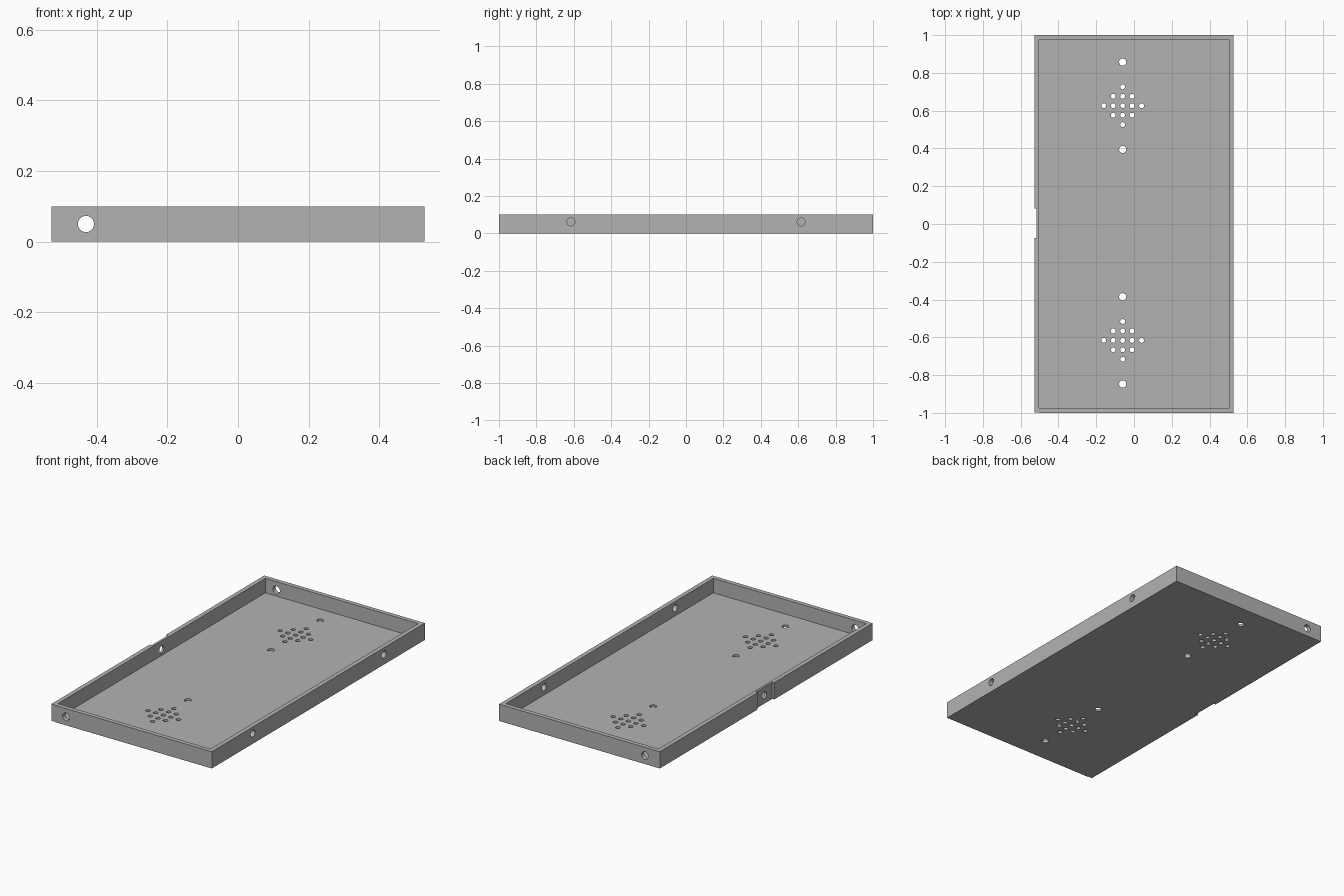
import bpy
import bmesh
import math
from mathutils import Matrix, Vector

cube = bpy.data.objects.get("Cube")
if cube:
    bpy.data.objects.remove(cube, do_unlink=True)

# Overall sizes
HX, HY, HEIGHT = 0.528, 1.0, 0.1
WALL, FLOOR = 0.026, 0.014
HOLE_X = -0.06

grey = bpy.data.materials.new("plain grey")
grey.use_nodes = True
grey.diffuse_color = (0.45, 0.45, 0.45, 1)
grey.node_tree.nodes["Principled BSDF"].inputs["Base Color"].default_value = grey.diffuse_color


def add_box(bm, low, high):
    low, high = Vector(low), Vector(high)
    matrix = Matrix.Translation((low + high) / 2) @ Matrix.Diagonal((*(high - low), 1))
    bmesh.ops.create_cube(bm, size=1, matrix=matrix)


def add_pin(bm, centre, radius, axis, length=0.08, sides=32):
    turn = {"x": Matrix.Rotation(math.pi / 2, 4, "Y"),
            "y": Matrix.Rotation(math.pi / 2, 4, "X"),
            "z": Matrix.Identity(4)}[axis]
    bmesh.ops.create_cone(bm, cap_ends=True, segments=sides, radius1=radius, radius2=radius,
                          depth=length, matrix=Matrix.Translation(centre) @ turn)


def to_object(bm, name):
    mesh = bpy.data.meshes.new(name)
    bm.to_mesh(mesh)
    bm.free()
    obj = bpy.data.objects.new(name, mesh)
    bpy.context.collection.objects.link(obj)
    mesh.materials.append(grey)
    return obj


def cut(target, bm):
    cutter = to_object(bm, "cutter")
    cutter.hide_render = True
    mod = target.modifiers.new("cut", "BOOLEAN")
    mod.operation, mod.solver, mod.object = "DIFFERENCE", "EXACT", cutter
    bpy.context.view_layer.objects.active = target
    bpy.ops.object.modifier_apply(modifier=mod.name)
    bpy.data.objects.remove(cutter, do_unlink=True)


# Solid block for the tray
bm = bmesh.new()
add_box(bm, (-HX, -HY, 0), (HX, HY, HEIGHT))
tray = to_object(bm, "tray")

# Inner pocket, side notch and the slight step at the front corner
bm = bmesh.new()
add_box(bm, (-HX + WALL, -HY + WALL, FLOOR), (HX - WALL, HY - WALL, 0.2))
add_box(bm, (-0.6, -0.073, -0.1), (-0.515, 0.081, 0.2))
add_box(bm, (-0.6, -1.1, -0.1), (-HX + WALL, -0.997, 0.2))
cut(tray, bm)

# Round holes through the walls and floor
bm = bmesh.new()
add_pin(bm, (-HX + WALL / 2, 0, 0.05), 0.021, "x")
for side in (-1, 1):
    add_pin(bm, (-0.43, side * (HY - WALL / 2), 0.05), 0.023, "y")
    add_pin(bm, (HX - WALL / 2, side * 0.615, 0.061), 0.021, "x")

# Each floor group: a diamond of small vents between two screw holes
for middle in (-0.616, 0.626):
    for end in (-1, 1):
        add_pin(bm, (HOLE_X, middle + end * 0.231, 0), 0.019, "z")
    for i in range(-2, 3):
        for j in range(-2, 3):
            if abs(i) + abs(j) <= 2 or abs(i) == abs(j) == 1:
                add_pin(bm, (HOLE_X + i * 0.05, middle + j * 0.05, 0), 0.013, "z", sides=24)
cut(tray, bm)

bpy.ops.object.select_all(action="DESELECT")
tray.select_set(True)
bpy.context.view_layer.objects.active = tray
bpy.ops.object.shade_smooth_by_angle(angle=math.radians(30))
